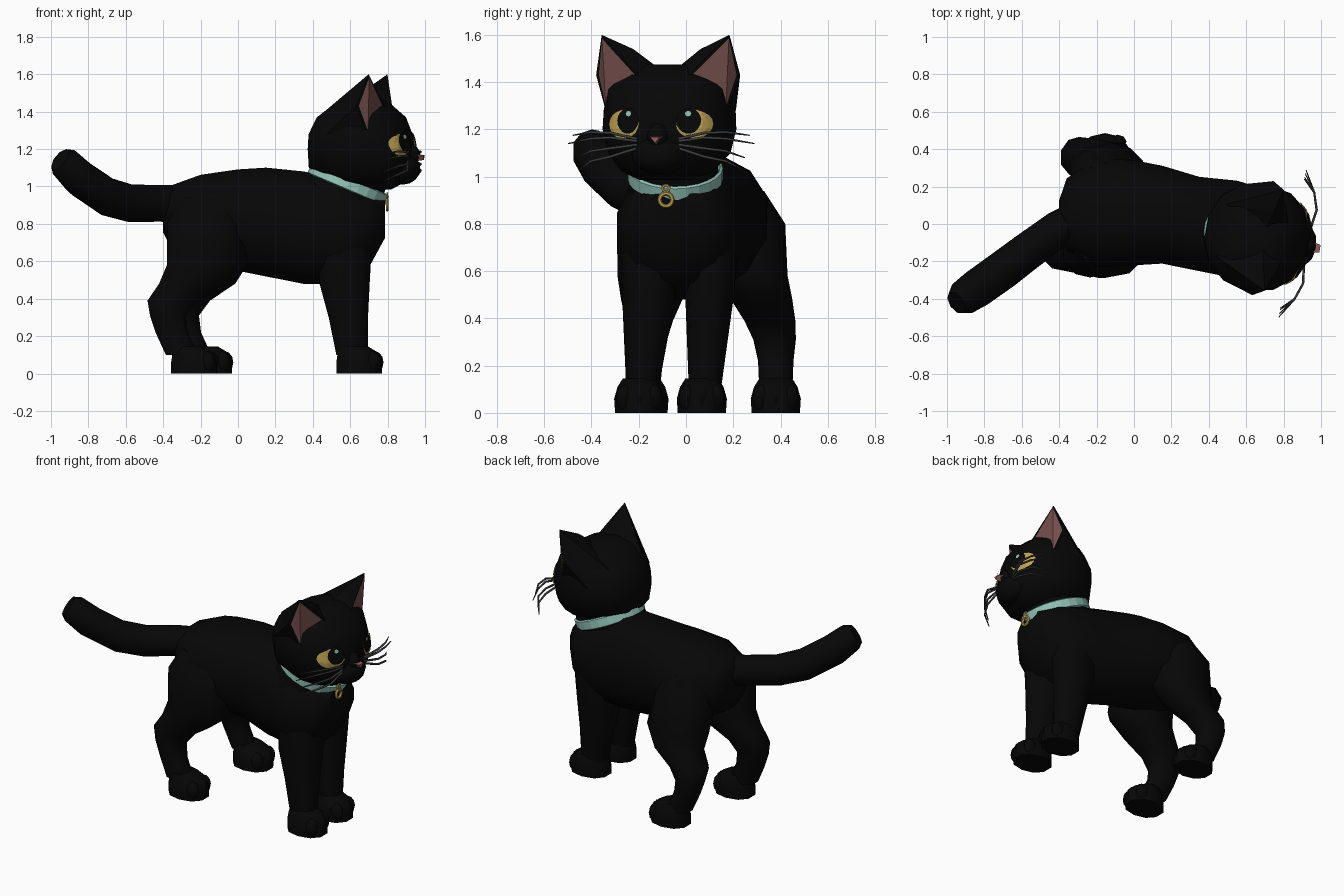
import bpy, bmesh, math
from math import sin, cos, pi
from mathutils import Matrix, Vector
from mathutils.bvhtree import BVHTree

if "Cube" in bpy.data.objects:
    bpy.data.objects.remove(bpy.data.objects["Cube"])


def mat(name, r, g, b):
    m = bpy.data.materials.new(name)
    m.diffuse_color = (r, g, b, 1)
    m.use_nodes = True
    m.node_tree.nodes["Principled BSDF"].inputs["Base Color"].default_value = m.diffuse_color
    return m


BLACK = mat("black fur", 0.002, 0.002, 0.002)
PINK = mat("ear pink", 0.17, 0.075, 0.07)
NOSE = mat("nose pink", 0.30, 0.11, 0.11)
GOLD = mat("gold", 0.52, 0.36, 0.09)
TEAL = mat("pale teal", 0.29, 0.55, 0.48)
GREY = mat("whisker grey", 0.045, 0.047, 0.047)

# Head frame: yawed slightly towards -y; local x is forward, local y is left
HEAD = Matrix.Translation((0.66, -0.07, 0)) @ Matrix.Rotation(math.radians(-10.5), 4, 'Z')
# Neck frame: tilted so that the collar drops towards the chest
NECK = Matrix.Translation((0.59, -0.045, 1.012)) @ Matrix.Rotation(math.radians(23), 4, 'Y')


def finish(name, bm, mats, matrix=None, smooth=False):
    bmesh.ops.recalc_face_normals(bm, faces=bm.faces)
    me = bpy.data.meshes.new(name)
    bm.to_mesh(me)
    bm.free()
    ob = bpy.data.objects.new(name, me)
    bpy.context.collection.objects.link(ob)
    for m in mats:
        me.materials.append(m)
    if matrix:
        ob.matrix_world = matrix
    if smooth:
        bpy.ops.object.select_all(action='DESELECT')
        ob.select_set(True)
        bpy.context.view_layer.objects.active = ob
        bpy.ops.object.shade_smooth_by_angle(angle=math.radians(50))
    return ob


def loft_bm(rings, axis='Z', n=10, power=0.9):
    """Skin of elliptical rings (x, y, z, radius a, radius b) with capped ends."""
    bm = bmesh.new()
    loops = []
    for x, y, z, a, b in rings:
        loop = []
        for i in range(n):
            t = 2 * pi * (i + 0.5) / n
            c = math.copysign(abs(cos(t)) ** power, cos(t)) * a
            s = math.copysign(abs(sin(t)) ** power, sin(t)) * b
            off = (c, s, 0) if axis == 'Z' else (0, c, s)
            loop.append(bm.verts.new(Vector((x, y, z)) + Vector(off)))
        loops.append(loop)
    for p, q in zip(loops, loops[1:]):
        for i in range(n):
            j = (i + 1) % n
            bm.faces.new((p[i], p[j], q[j], q[i]))
    bm.faces.new(loops[0])
    bm.faces.new(loops[-1])
    return bm


def loft(name, rings, axis='Z', n=10, matrix=None):
    return finish(name, loft_bm(rings, axis, n), [BLACK], matrix, True)


def ball(name, loc, size, material, matrix=None, u=10, v=7):
    bm = bmesh.new()
    bmesh.ops.create_uvsphere(bm, u_segments=u, v_segments=v, radius=1)
    bm.transform(Matrix.Translation(loc) @ Matrix.Diagonal((*size, 1)))
    return finish(name, bm, [material], matrix, True)


def tube(name, pts, depth, material, res=2, matrix=None):
    """Round tube along points (x, y, z, radius factor)."""
    cu = bpy.data.curves.new(name, 'CURVE')
    cu.dimensions = '3D'
    cu.bevel_depth, cu.bevel_resolution, cu.use_fill_caps = depth, res, True
    sp = cu.splines.new('POLY')
    sp.points.add(len(pts) - 1)
    for p, (x, y, z, r) in zip(sp.points, pts):
        p.co, p.radius = (x, y, z, 1), r
    cu.materials.append(material)
    ob = bpy.data.objects.new(name, cu)
    bpy.context.collection.objects.link(ob)
    if matrix:
        ob.matrix_world = matrix


# Torso, neck and tail
loft("torso", [(-0.40, 0.03, 0.86, 0.10, 0.11), (-0.36, 0.05, 0.84, 0.20, 0.17),
               (-0.20, 0.06, 0.83, 0.30, 0.24), (0.00, 0.06, 0.82, 0.29, 0.28),
               (0.15, 0.05, 0.81, 0.27, 0.30), (0.35, 0.00, 0.78, 0.26, 0.31),
               (0.55, -0.03, 0.76, 0.27, 0.29), (0.70, -0.035, 0.78, 0.23, 0.22),
               (0.785, -0.04, 0.83, 0.14, 0.11)], axis='X', n=12)
loft("neck", [(0, 0, -0.22, 0.23, 0.23), (0, 0, 0, 0.206, 0.186), (0, 0, 0.12, 0.19, 0.18)],
     n=12, matrix=NECK)
tube("tail", [(-0.25, 0.04, 0.90, 1.1), (-0.41, -0.03, 0.91, 1), (-0.575, -0.15, 0.91, 1.03),
              (-0.70, -0.245, 0.945, 1.06), (-0.84, -0.345, 1.04, 1.05),
              (-0.92, -0.40, 1.12, 0.95), (-0.95, -0.42, 1.145, 0.68)], 0.098, BLACK)


# Paws: rounded block with toes
def paw(name, x, y):
    loft(name, [(x, y, 0, 0.128, 0.102), (x, y, 0.06, 0.128, 0.106),
                (x - 0.005, y, 0.11, 0.115, 0.092), (x - 0.03, y, 0.145, 0.08, 0.07)])
    for k in (-1, 0, 1):
        ball(name + "_toe", (x + 0.083 - 0.015 * abs(k), y + k * 0.06, 0.06),
             (0.047, 0.038, 0.06), BLACK, u=8, v=6)


# Front legs
for side, top, low, ry in (("right", -0.15, -0.185, 0.125), ("left", 0.105, 0.08, 0.112)):
    prof = [(0.80, 0.56, 0.13), (0.65, 0.57, 0.15), (0.48, 0.57, 0.14), (0.30, 0.59, 0.11),
            (0.10, 0.61, 0.088)]
    rings = []
    for z, x, rx in prof:
        t = min(1, max(0, (0.6 - z) / 0.5))
        rings.append((x, top + (low - top) * t, z, rx, ry + (0.068 - ry) * t))
    loft("front_leg_" + side, rings)
    paw("front_paw_" + side, 0.648, low - 0.013)

# Hind legs: the left one stands wider and a little further forward
for side, dx, tx, ys, rys in (
        ("right", 0.0, 1, (-0.10, -0.13, -0.14, -0.145, -0.155, -0.165, -0.17, -0.18),
         (0.10, 0.16, 0.15, 0.13, 0.10, 0.085, 0.072, 0.07)),
        ("left", 0.08, 0.9, (0.18, 0.23, 0.29, 0.32, 0.355, 0.375, 0.38, 0.38),
         (0.15, 0.19, 0.14, 0.13, 0.108, 0.09, 0.075, 0.07))):
    prof = [(0.94, -0.17, 0.15), (0.80, -0.18, 0.21), (0.58, -0.165, 0.225), (0.48, -0.25, 0.18),
            (0.39, -0.35, 0.14), (0.31, -0.375, 0.10), (0.22, -0.355, 0.09), (0.10, -0.30, 0.09)]
    loft("hind_leg_" + side, [(x + (dx if z < 0.5 else dx * 0.25), y, z, rx * tx, ry)
                              for (z, x, rx), y, ry in zip(prof, ys, rys)])
    paw("hind_paw_" + side, -0.235 + dx, ys[-1])

# Head and muzzle
head_rings = [(0.06, 0, 0.985, 0.10, 0.12), (0.045, 0, 1.025, 0.19, 0.20),
              (0, 0, 1.10, 0.28, 0.262), (0, 0, 1.20, 0.285, 0.288),
              (-0.005, 0, 1.28, 0.275, 0.284), (0, 0, 1.37, 0.235, 0.265),
              (0.005, 0, 1.44, 0.15, 0.20), (0.02, 0, 1.475, 0.08, 0.10)]
bm = loft_bm(head_rings, n=14)
bm.normal_update()
head_tree = BVHTree.FromBMesh(bm)
finish("head", bm, [BLACK], HEAD, True)
ball("muzzle", (0.225, 0, 1.095), (0.095, 0.125, 0.085), BLACK, HEAD, u=12, v=8)
ball("nose_bridge", (0.25, 0, 1.17), (0.07, 0.05, 0.06), BLACK, HEAD)

# Nose: small downward triangle
bm = bmesh.new()
for f, k in ((0.295, 1.1), (0.34, 0.75)):
    for l, z in ((-0.027, 0.014), (0.027, 0.014), (0, -0.02)):
        bm.verts.new((f, l * k, 1.157 + z * k))
bmesh.ops.convex_hull(bm, input=bm.verts[:])
finish("nose", bm, [NOSE], HEAD)


# Eyes: thin patches laid on the face
def patch(name, l, z, rl, rz, lift, material, rings=4, n=18):
    bm = bmesh.new()

    def put(r, t):
        o = Vector((1, l + r * rl * cos(t), z + r * rz * sin(t)))
        hit, nor, _, _ = head_tree.ray_cast(o, Vector((-1, 0, 0)))
        return bm.verts.new(hit + (nor if nor.x > 0 else -nor) * lift)
    prev, centre = None, put(0, 0)
    for k in range(1, rings + 1):
        loop = [put(k / rings, 2 * pi * i / n) for i in range(n)]
        for i in range(n):
            j = (i + 1) % n
            bm.faces.new((prev[i], loop[i], loop[j], prev[j]) if prev
                         else (centre, loop[i], loop[j]))
        prev = loop
    ob = finish(name, bm, [material], HEAD)
    if sum(p.normal.x for p in ob.data.polygons) < 0:
        ob.data.flip_normals()


for s, side in ((1, "left"), (-1, "right")):
    patch("iris_" + side, s * 0.148, 1.222, 0.072, 0.06, 0.007, GOLD)
    patch("pupil_" + side, s * 0.126, 1.235, 0.05, 0.052, 0.012, BLACK)
    patch("eye_glint_" + side, s * 0.122, 1.264, 0.013, 0.012, 0.016, TEAL, rings=2, n=8)

    # Ears: hull with an inset pink front
    bm = bmesh.new()
    for f, l, z in ((0.09, 0.275, 1.60), (0.03, 0.31, 1.43), (0.08, 0.26, 1.28),
                    (0.15, 0.10, 1.42), (0.04, 0.06, 1.475), (0.06, 0.145, 1.54),
                    (-0.20, 0.14, 1.38), (-0.14, 0.26, 1.28)):
        bm.verts.new((f, s * l, z))
    bmesh.ops.convex_hull(bm, input=bm.verts[:])
    bmesh.ops.recalc_face_normals(bm, faces=bm.faces)
    bm.normal_update()
    front = [f for f in bm.faces if f.normal.x > 0.6 and f.normal.z < 0.4]
    bmesh.ops.inset_region(bm, faces=front, thickness=0.017, depth=-0.004)
    for f in front:
        f.material_index = 1
    finish("ear_" + side, bm, [BLACK, PINK], HEAD)

    # Whiskers
    for z0, zm, z1, out in ((1.16, 1.185, 1.175, 0.38), (1.15, 1.165, 1.14, 0.40),
                            (1.135, 1.12, 1.08, 0.36), (1.12, 1.085, 1.03, 0.35)):
        tube("whisker_" + side, [(0.27, s * 0.09, z0, 1), (0.285, s * 0.2, zm, 1),
                                 (0.255, s * 0.29, (zm + z1) / 2 + 0.008, 0.9),
                                 (0.19, s * out, z1, 0.4)], 0.0065, GREY, res=1, matrix=HEAD)

# Collar band
bm = bmesh.new()
N = 24
section = ((1.0, -0.032), (1.06, -0.026), (1.06, 0.026), (1.0, 0.032))
loops = [[bm.verts.new((0.212 * k * cos(2 * pi * i / N), 0.190 * k * sin(2 * pi * i / N), z))
          for k, z in section] for i in range(N)]
for i in range(N):
    p, q = loops[i], loops[(i + 1) % N]
    for k in range(4):
        bm.faces.new((p[k], q[k], q[(k + 1) % 4], p[(k + 1) % 4]))
finish("collar", bm, [TEAL], NECK)

# Ring tag hanging from the collar
for name, z, major, minor in (("tag_ring", 0.902, 0.027, 0.009), ("tag_link", 0.95, 0.014, 0.006)):
    bpy.ops.mesh.primitive_torus_add(major_radius=major, minor_radius=minor, major_segments=16,
                                     minor_segments=6, location=(0.798, -0.085, z),
                                     rotation=(0, pi / 2, 0))
    bpy.context.object.name = name
    bpy.context.object.data.materials.append(GOLD)
